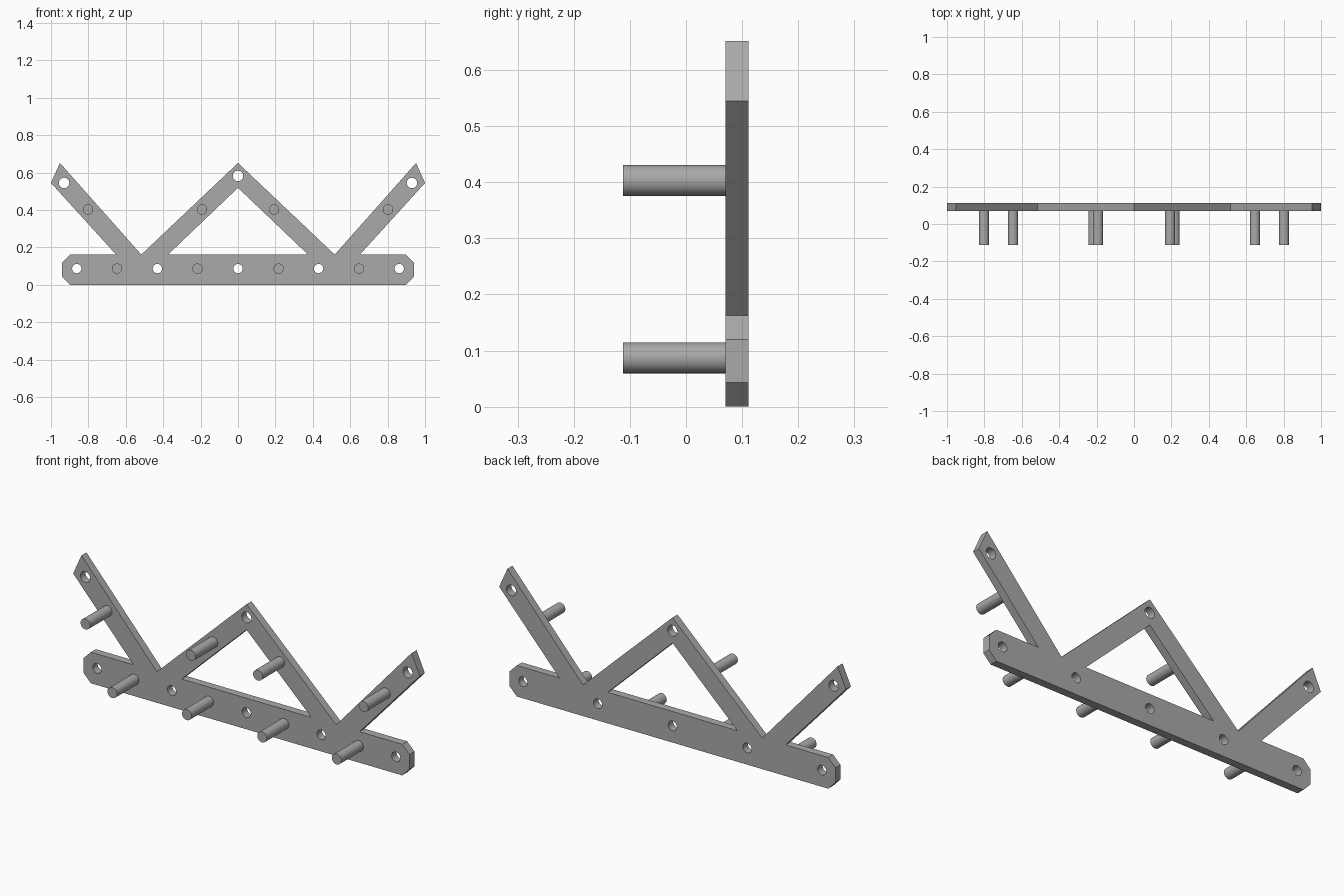
import bpy, bmesh, math
from mathutils import Matrix

if "Cube" in bpy.data.objects:
    bpy.data.objects.remove(bpy.data.objects["Cube"])

grey = bpy.data.materials.new("plain grey")
grey.diffuse_color = (0.4, 0.4, 0.4, 1)
grey.use_nodes = True
grey.node_tree.nodes["Principled BSDF"].inputs["Base Color"].default_value = grey.diffuse_color
PLATE_Y, PLATE_T = 0.0905, 0.041   # plate centre and thickness


def link(name, mesh):
    ob = bpy.data.objects.new(name, mesh)
    bpy.context.collection.objects.link(ob)
    mesh.materials.clear()
    mesh.materials.append(grey)
    bpy.ops.object.select_all(action='DESELECT')
    ob.select_set(True)
    bpy.context.view_layer.objects.active = ob
    bpy.ops.object.shade_smooth_by_angle(angle=math.radians(30))
    return ob


def circle(cx, cz, r, n=32):
    return [(cx + r * math.cos(2 * math.pi * i / n),
             cz + r * math.sin(2 * math.pi * i / n)) for i in range(n)]


# Plate: chamfered base bar with zigzag arms, right half mirrored to the left
half = [(0.898, 0), (0.94, 0.043), (0.94, 0.12), (0.898, 0.162), (0.652, 0.162),
        (1.0, 0.545), (0.952, 0.652), (0.517, 0.162)]
outline = half + [(0, 0.652)] + [(-x, z) for x, z in reversed(half)]
loops = [outline, [(-0.374, 0.162), (0.374, 0.162), (0, 0.519)]]

# Through holes in the base bar and at the arm tips
loops += [circle(x, 0.087, 0.025) for x in (-0.862, -0.431, 0, 0.431, 0.862)]
loops += [circle(x, z, 0.028) for x, z in ((-0.93, 0.545), (0, 0.583), (0.93, 0.545))]

curve = bpy.data.curves.new("plate_profile", 'CURVE')
curve.dimensions = '2D'
curve.fill_mode = 'BOTH'
curve.extrude = PLATE_T / 2
for pts in loops:
    sp = curve.splines.new('POLY')
    sp.points.add(len(pts) - 1)
    for p, (x, z) in zip(sp.points, pts):
        p.co = (x, z, 0, 1)
    sp.use_cyclic_u = True
helper = bpy.data.objects.new("plate_profile", curve)
bpy.context.collection.objects.link(helper)
bpy.context.view_layer.update()
dg = bpy.context.evaluated_depsgraph_get()
mesh = bpy.data.meshes.new_from_object(helper.evaluated_get(dg))
bpy.data.objects.remove(helper)

# Stand the plate upright and weld its caps to its sides
bm = bmesh.new()
bm.from_mesh(mesh)
bm.transform(Matrix.Translation((0, PLATE_Y, 0)) @ Matrix.Rotation(math.pi / 2, 4, 'X'))
bmesh.ops.remove_doubles(bm, verts=bm.verts, dist=1e-4)
bmesh.ops.recalc_face_normals(bm, faces=bm.faces)
bm.to_mesh(mesh)
bm.free()
link("truss_plate", mesh)


# Round pegs standing out of the front of the plate
def peg(name, x, z, r=0.0275, y0=-0.112, y1=0.072):
    me = bpy.data.meshes.new(name)
    b = bmesh.new()
    bmesh.ops.create_cone(b, cap_ends=True, segments=32, radius1=r, radius2=r, depth=y1 - y0,
                          matrix=Matrix.Translation((x, (y0 + y1) / 2, z))
                          @ Matrix.Rotation(math.pi / 2, 4, 'X'))
    b.to_mesh(me)
    b.free()
    link(name, me)


for side, s in (("left", -1), ("right", 1)):
    peg("base_inner_peg_" + side, s * 0.217, 0.087)
    peg("base_outer_peg_" + side, s * 0.647, 0.087)
    peg("middle_arm_peg_" + side, s * 0.193, 0.403)
    peg("outer_arm_peg_" + side, s * 0.802, 0.403)
